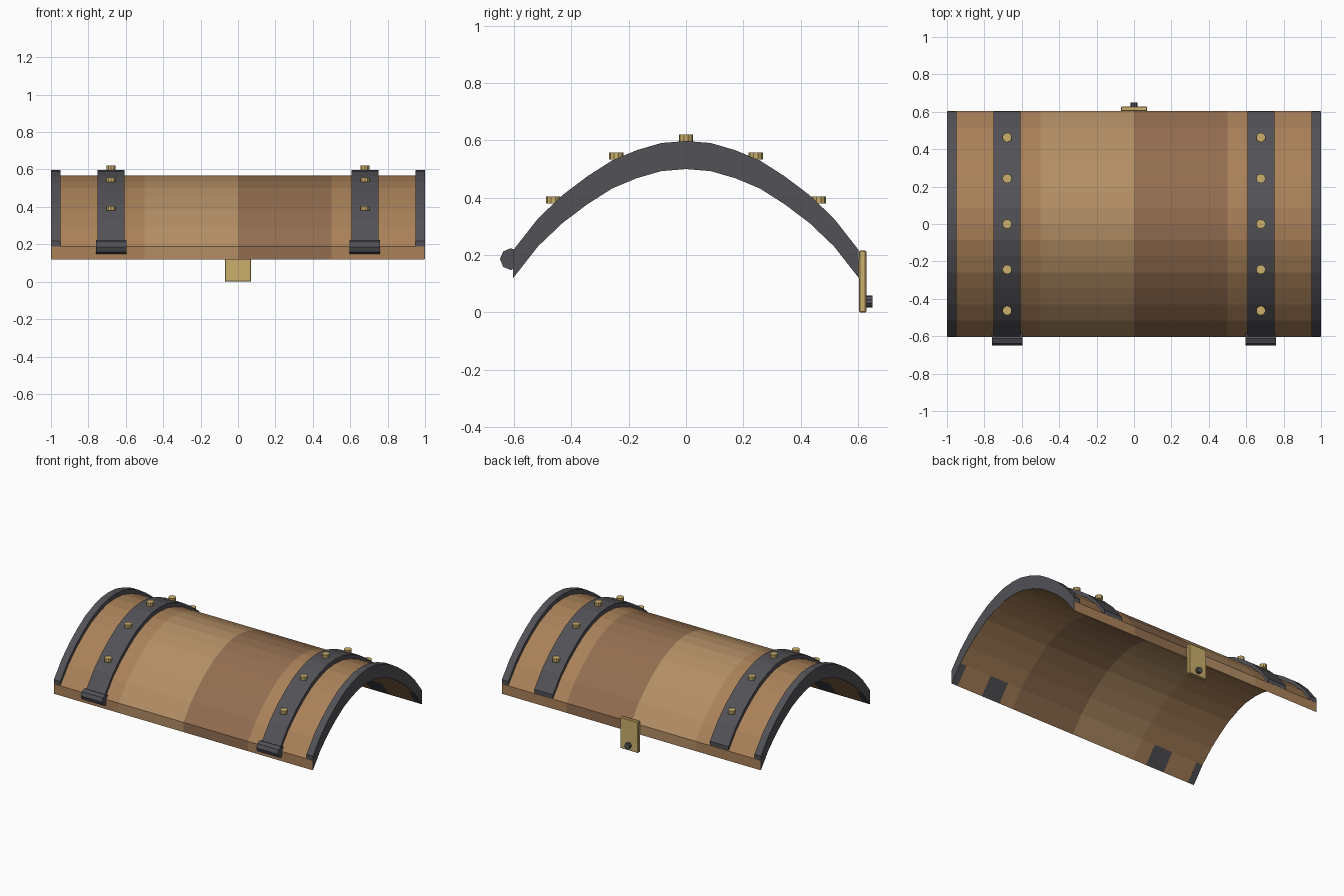
import bpy, bmesh, math
from mathutils import Matrix

if "Cube" in bpy.data.objects:
    bpy.data.objects.remove(bpy.data.objects["Cube"])


def material(name, rgb):
    m = bpy.data.materials.new(name)
    m.diffuse_color = (*rgb, 1)
    m.use_nodes = True
    m.node_tree.nodes["Principled BSDF"].inputs["Base Color"].default_value = m.diffuse_color
    return m


WOOD = material("wood", (0.40, 0.22, 0.10))
WOOD_LIGHT = material("wood_light", (0.45, 0.27, 0.13))
WOOD_DARK = material("wood_dark", (0.29, 0.155, 0.08))
IRON = material("iron", (0.085, 0.085, 0.095))
BRASS = material("brass", (0.60, 0.43, 0.15))

# Underside height of the arch at 8 even steps from the crown to the rim
HEIGHTS = [0.5, 0.493, 0.468, 0.432, 0.377, 0.312, 0.23, 0.12]
HALF = 0.603
ARC = [(HALF * i / 7, HEIGHTS[abs(i)]) for i in range(-7, 8)]


def finish(bm, name, mat):
    bmesh.ops.recalc_face_normals(bm, faces=bm.faces)
    me = bpy.data.meshes.new(name)
    bm.to_mesh(me)
    bm.free()
    me.materials.append(mat)
    ob = bpy.data.objects.new(name, me)
    bpy.context.collection.objects.link(ob)
    return ob


def arch(name, x0, x1, low, high, mat, inset=0.0):
    """Curved slab between x0 and x1, from low to high above the arc."""
    bm = bmesh.new()
    k = 1 - inset / HALF
    rings = [[bm.verts.new((x, y * k, z + d))
              for x, d in ((x0, low), (x1, low), (x1, high), (x0, high))]
             for y, z in ARC]
    for a, b in zip(rings, rings[1:]):
        for j in range(4):
            n = (j + 1) % 4
            bm.faces.new((a[j], a[n], b[n], b[j]))
    bm.faces.new(rings[0])
    bm.faces.new(rings[-1])
    return finish(bm, name, mat)


def cylinder(name, centre, radius, length, axis, sides, mat):
    bm = bmesh.new()
    bmesh.ops.create_cone(bm, cap_ends=True, segments=sides, radius1=radius,
                          radius2=radius, depth=length)
    if axis != 'Z':
        turn = Matrix.Rotation(math.pi / 2, 4, 'Y' if axis == 'X' else 'X')
        bmesh.ops.transform(bm, matrix=turn, verts=bm.verts)
    ob = finish(bm, name, mat)
    ob.location = centre
    return ob


# Four curved wooden boards
for i, mat in enumerate((WOOD, WOOD_LIGHT, WOOD_DARK, WOOD)):
    x0 = -0.998 + 0.499 * i
    arch(f"board_{i + 1}", x0, x0 + 0.499, 0, 0.068, mat)

for side, s in (("left", -1), ("right", 1)):
    # Iron rim at the end and iron strap over the boards
    arch(f"end_rim_{side}", s * 0.95, s * 1.0, 0.001, 0.098, IRON, 0.001)
    arch(f"strap_{side}", s * 0.606, s * 0.75, 0.001, 0.098, IRON, 0.001)
    # Hinge barrel on the front edge
    cylinder(f"hinge_{side}", (s * 0.678, -0.611, 0.186), 0.038, 0.165, 'X', 8, IRON)
    # Brass rivets along the strap
    for i, (y, z) in enumerate(((-0.463, 0.405), (-0.243, 0.558), (0, 0.62),
                                (0.243, 0.558), (0.463, 0.405))):
        cylinder(f"rivet_{side}_{i + 1}", (s * 0.678, y, z - 0.0125),
                 0.025, 0.025, 'Z', 10, BRASS)

# Brass clasp plate on the back edge
bm = bmesh.new()
bmesh.ops.create_cube(bm, size=1)
bmesh.ops.scale(bm, vec=(0.14, 0.026, 0.216), verts=bm.verts)
bmesh.ops.bevel(bm, geom=bm.edges[:], offset=0.004, segments=1, affect='EDGES')
plate = finish(bm, "clasp_plate", BRASS)
plate.location = (0, 0.616, 0.108)

# Dark knob on the clasp
cylinder("clasp_knob", (0, 0.637, 0.038), 0.021, 0.026, 'Y', 10, IRON)
